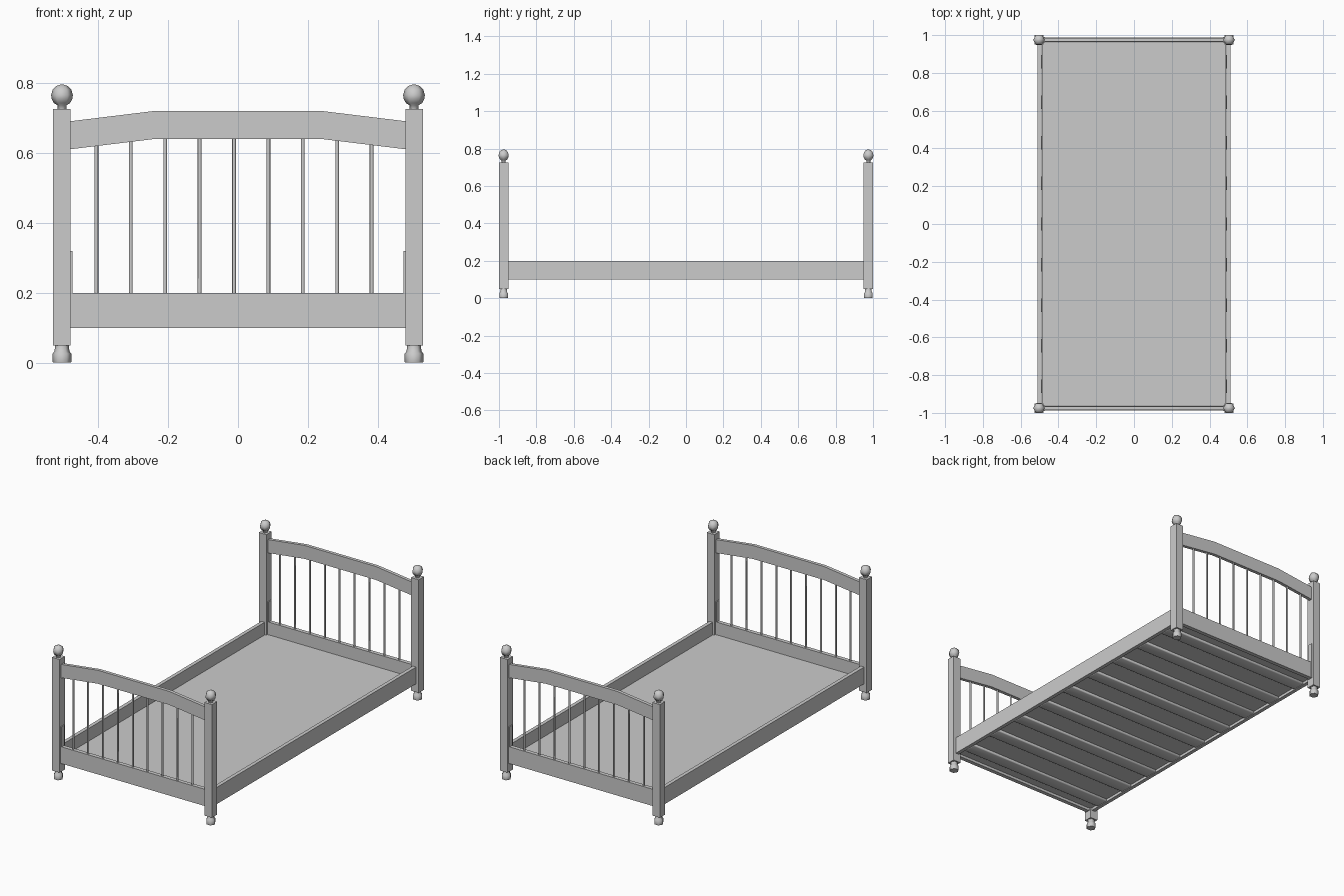
import bpy, bmesh, math

if "Cube" in bpy.data.objects:
    bpy.data.objects.remove(bpy.data.objects["Cube"], do_unlink=True)

GREY = (0.6, 0.6, 0.6, 1)
paint = bpy.data.materials.new("plain grey")
paint.use_nodes = True
paint.diffuse_color = GREY
paint.node_tree.nodes["Principled BSDF"].inputs["Base Color"].default_value = GREY

POST_X, POST_Y = 0.503, 0.975


def finish(name, bm, smooth=None):
    bmesh.ops.recalc_face_normals(bm, faces=bm.faces)
    mesh = bpy.data.meshes.new(name)
    bm.to_mesh(mesh)
    bm.free()
    mesh.materials.append(paint)
    obj = bpy.data.objects.new(name, mesh)
    bpy.context.collection.objects.link(obj)
    if smooth:
        bpy.ops.object.select_all(action="DESELECT")
        obj.select_set(True)
        bpy.context.view_layer.objects.active = obj
        bpy.ops.object.shade_smooth_by_angle(angle=math.radians(smooth))
    return obj


def box(name, center, size, bevel=0):
    bm = bmesh.new()
    bmesh.ops.create_cube(bm, size=1)
    bmesh.ops.scale(bm, vec=size, verts=bm.verts)
    bmesh.ops.translate(bm, vec=center, verts=bm.verts)
    if bevel:
        bmesh.ops.bevel(bm, geom=bm.edges[:], offset=bevel, segments=2,
                        profile=0.5, affect="EDGES")
    return finish(name, bm, 60 if bevel else None)


def turned(name, x, y, profile, sides=6):
    """Lathe a (radius, height) profile around a vertical axis."""
    bm = bmesh.new()
    rings = []
    for r, z in profile:
        rings.append([bm.verts.new((x + r * math.cos(math.tau * i / sides),
                                    y + r * math.sin(math.tau * i / sides), z))
                      for i in range(sides)])
    for low, high in zip(rings, rings[1:]):
        for i in range(sides):
            j = (i + 1) % sides
            bm.faces.new((low[i], low[j], high[j], high[i]))
    bm.faces.new(rings[0])
    bm.faces.new(rings[-1])
    return finish(name, bm, 65)


def arched_rail(name, y, thickness):
    outline = [(-0.48, 0.61), (-0.235, 0.64), (0.235, 0.64), (0.48, 0.61),
               (0.48, 0.69), (0.235, 0.72), (-0.235, 0.72), (-0.48, 0.69)]
    bm = bmesh.new()
    face = bm.faces.new([bm.verts.new((x, y - thickness / 2, z)) for x, z in outline])
    out = bmesh.ops.extrude_face_region(bm, geom=[face])
    moved = [v for v in out["geom"] if isinstance(v, bmesh.types.BMVert)]
    bmesh.ops.translate(bm, vec=(0, thickness, 0), verts=moved)
    return finish(name, bm)


foot = [(0.026, 0), (0.027, 0.006), (0.027, 0.026), (0.021, 0.033), (0.02, 0.052)]
knob = [(0.013, 0.72), (0.013, 0.736), (0.023, 0.742), (0.03, 0.755), (0.031, 0.765),
        (0.027, 0.78), (0.016, 0.791), (0.004, 0.795)]

# Headboard and footboard, with their posts
for end, sy in (("head", 1), ("foot", -1)):
    y = sy * POST_Y
    for side, sx in (("left", 1), ("right", -1)):
        x = sx * POST_X
        tag = f"{end}_{side}"
        box(f"{tag}_post", (x, y, 0.3875), (0.05, 0.05, 0.675))
        turned(f"{tag}_foot", x, y, foot)
        turned(f"{tag}_knob", x, y, knob)
        box(f"{tag}_post_plate", (sx * 0.4755, y, 0.21), (0.006, 0.03, 0.22))
    box(f"{end}_lower_rail", (0, y, 0.15), (0.96, 0.024, 0.1))
    arched_rail(f"{end}_arched_rail", y, 0.02)
    for i in range(9):
        turned(f"{end}_spindle_{i + 1}", -0.0114 + (i - 4) * 0.0983, y,
               [(0.0055, 0.19), (0.0055, 0.65)], 8)

# Side rails
for side, sx in (("left", 1), ("right", -1)):
    box(f"{side}_side_rail", (sx * 0.5, 0, 0.15), (0.022, 1.91, 0.1))

# Base board and the slats below it
box("base_board", (0, 0, 0.12), (0.976, 1.924, 0.01))
for i in range(9):
    box(f"slat_{i + 1}", (0, (i - 4) * 0.215, 0.109), (0.978, 0.08, 0.018), 0.006)
